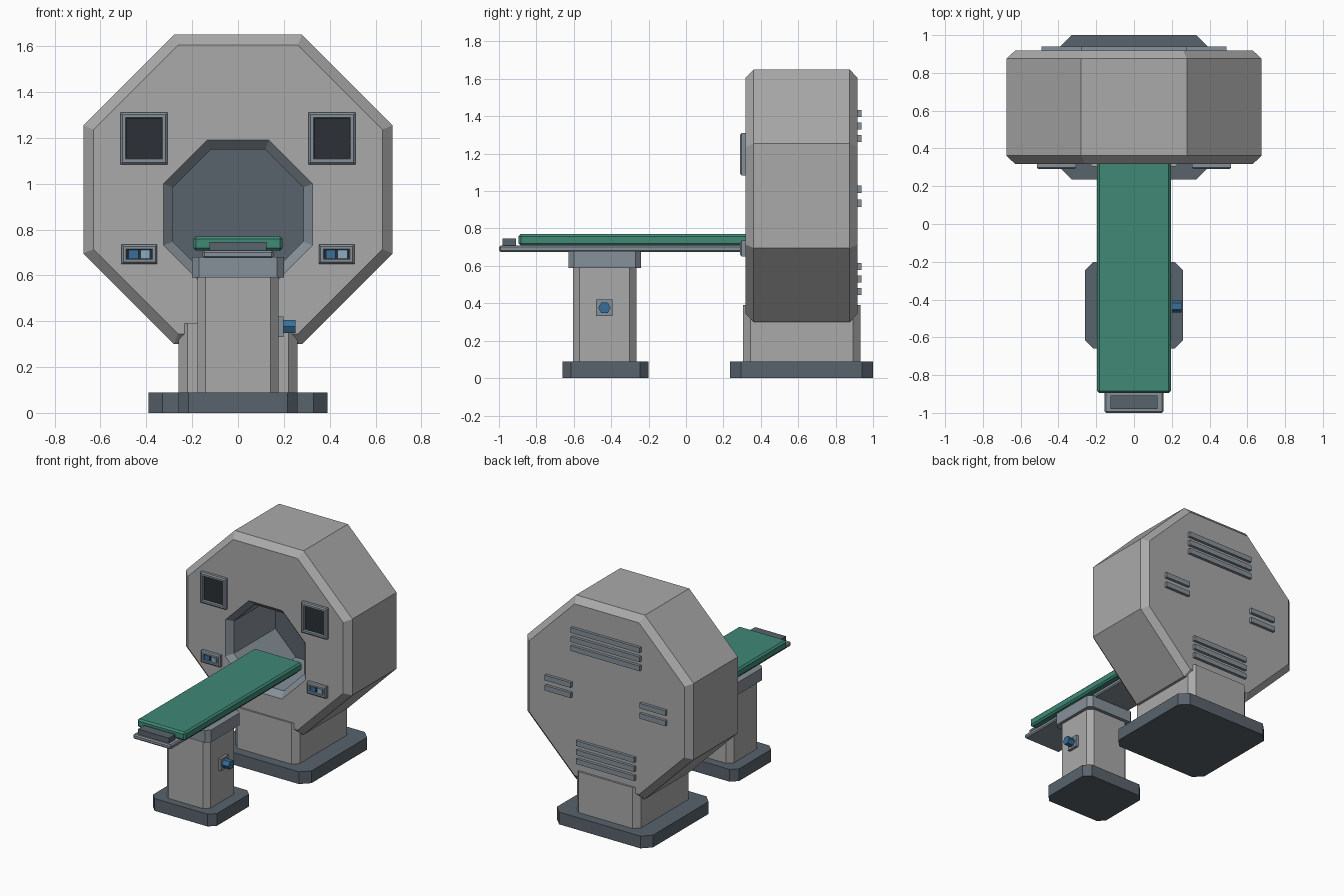
import bpy, bmesh, math
from mathutils import Matrix, Vector

if "Cube" in bpy.data.objects:
    bpy.data.objects.remove(bpy.data.objects["Cube"])


def material(name, rgb):
    m = bpy.data.materials.new(name)
    m.diffuse_color = (*rgb, 1)
    m.use_nodes = True
    m.node_tree.nodes["Principled BSDF"].inputs["Base Color"].default_value = m.diffuse_color
    return m


SLATE = material("slate", (0.10, 0.125, 0.15))
STEEL = material("steel", (0.24, 0.28, 0.32))
DARK = material("dark_glass", (0.025, 0.03, 0.035))
GREEN = material("green_pad", (0.05, 0.25, 0.18))
BLUE = material("blue", (0.04, 0.16, 0.32))
PALE = material("pale_blue", (0.25, 0.42, 0.55))


def finish(name, bm, *mats):
    bmesh.ops.recalc_face_normals(bm, faces=bm.faces)
    me = bpy.data.meshes.new(name)
    bm.to_mesh(me)
    bm.free()
    for m in mats:
        me.materials.append(m)
    ob = bpy.data.objects.new(name, me)
    bpy.context.collection.objects.link(ob)
    return ob


def block(lo, hi):
    lo, hi = Vector(lo), Vector(hi)
    bm = bmesh.new()
    mat = Matrix.Translation((lo + hi) / 2) @ Matrix.Diagonal((*(hi - lo), 1))
    bmesh.ops.create_cube(bm, size=1, matrix=mat)
    return bm


def box(name, lo, hi, mat=None, chamfer=0, pick="all"):
    """Box with one-segment chamfers on all edges or only the upright ones."""
    bm = block(lo, hi)
    if chamfer:
        edges = [e for e in bm.edges if pick == "all"
                 or abs(e.verts[0].co.z - e.verts[1].co.z) > 1e-4]
        bmesh.ops.bevel(bm, geom=edges, offset=chamfer, segments=1,
                        affect='EDGES', profile=0.5)
    return finish(name, bm, *([mat] if mat else []))


def bezel(name, x, z, w, h, rim, inner):
    """Wall panel facing -y with a chamfered rim and a recessed face."""
    bm = bmesh.new()
    rings = []
    for inset, y in ((0, 0.32), (0, 0.298), (0.008, 0.29), (rim, 0.29), (rim + 0.004, 0.302)):
        a, b = w / 2 - inset, h / 2 - inset
        rings.append([bm.verts.new((x + i * a, y, z + j * b))
                      for i, j in ((-1, -1), (1, -1), (1, 1), (-1, 1))])
    for r, s in zip(rings, rings[1:]):
        for i in range(4):
            k = (i + 1) % 4
            bm.faces.new((r[i], r[k], s[k], s[i]))
    bm.faces.new(rings[0])
    bm.faces.new(rings[-1]).material_index = 1
    return finish(name, bm, STEEL, inner)


# Gantry: octagon loops from the back cap, over the shell, into the blind bore
bm = bmesh.new()
loops = []
for apothem, cz, y in ((0.63, 0.975, 0.918), (0.675, 0.975, 0.875), (0.675, 0.975, 0.362),
                       (0.63, 0.975, 0.318), (0.325, 0.865, 0.318),
                       (0.285, 0.865, 0.36), (0.285, 0.865, 0.84)):
    r = apothem / math.cos(math.pi / 8)
    loops.append([bm.verts.new((r * math.cos(a), y, cz + r * math.sin(a)))
                  for a in (math.pi / 8 + i * math.pi / 4 for i in range(8))])
for n, (p, q) in enumerate(zip(loops, loops[1:])):
    for i in range(8):
        k = (i + 1) % 8
        bm.faces.new((p[i], p[k], q[k], q[i])).material_index = 1 if n >= 4 else 0
bm.faces.new(loops[0])
bm.faces.new(loops[-1]).material_index = 2
shell = material("shell_grey", (0.4, 0.4, 0.4))
finish("gantry_shell", bm, shell, STEEL, SLATE)

# Gantry stand
box("gantry_base", (-0.39, 0.235, 0), (0.39, 1.0, 0.09), SLATE, 0.06, "z")
box("gantry_pedestal", (-0.26, 0.305, 0.09), (0.26, 0.932, 0.39), shell, 0.04, "z")

# Front screens and keypads
for side, s in (("left", -1), ("right", 1)):
    bezel(f"screen_{side}", s * 0.41, 1.197, 0.205, 0.225, 0.022, DARK)
    x, z = s * 0.43, 0.692
    bezel(f"keypad_{side}", x, z, 0.155, 0.085, 0.02, DARK)
    for tag, dx, m in (("dark", -0.026, BLUE), ("pale", 0.026, PALE)):
        box(f"button_{tag}_{side}", (x + dx - 0.021, 0.293, z - 0.018),
            (x + dx + 0.021, 0.306, z + 0.018), m)

# Rear vent slats: centre x, half width, heights
for group, cx, half, heights in (("upper", 0, 0.28, (1.415, 1.348, 1.282)),
                                 ("left", -0.385, 0.105, (1.01, 0.935)),
                                 ("right", 0.385, 0.105, (1.01, 0.935)),
                                 ("lower", 0, 0.235, (0.597, 0.53, 0.464))):
    for n, z in enumerate(heights):
        box(f"vent_{group}_{n}", (cx - half, 0.91, z - 0.019),
            (cx + half, 0.939, z + 0.019), STEEL)

# Table stand
box("table_base", (-0.26, -0.66, 0), (0.26, -0.2, 0.09), SLATE, 0.045, "z")
box("table_column", (-0.177, -0.605, 0.09), (0.177, -0.265, 0.59), shell, 0.036, "z")
box("table_collar", (-0.2, -0.628, 0.59), (0.2, -0.24, 0.68), STEEL, 0.03, "z")

# Table top
box("table_rail", (-0.155, -1.0, 0.675), (0.155, 0.47, 0.708), STEEL, 0.008)
box("table_handle", (-0.125, -0.98, 0.705), (0.125, -0.908, 0.746), SLATE)
box("table_pad", (-0.195, -0.895, 0.708), (0.195, 0.47, 0.77), GREEN, 0.012)

# Height knob on the right of the column
box("knob_plate", (0.17, -0.48, 0.332), (0.198, -0.392, 0.42), STEEL)
bm = bmesh.new()
bmesh.ops.create_cone(bm, cap_ends=True, segments=6, radius1=0.033, radius2=0.033, depth=0.06,
                      matrix=Matrix.Translation((0.221, -0.436, 0.376))
                      @ Matrix.Rotation(math.pi / 2, 4, 'Y')
                      )
finish("height_knob", bm, BLUE)
